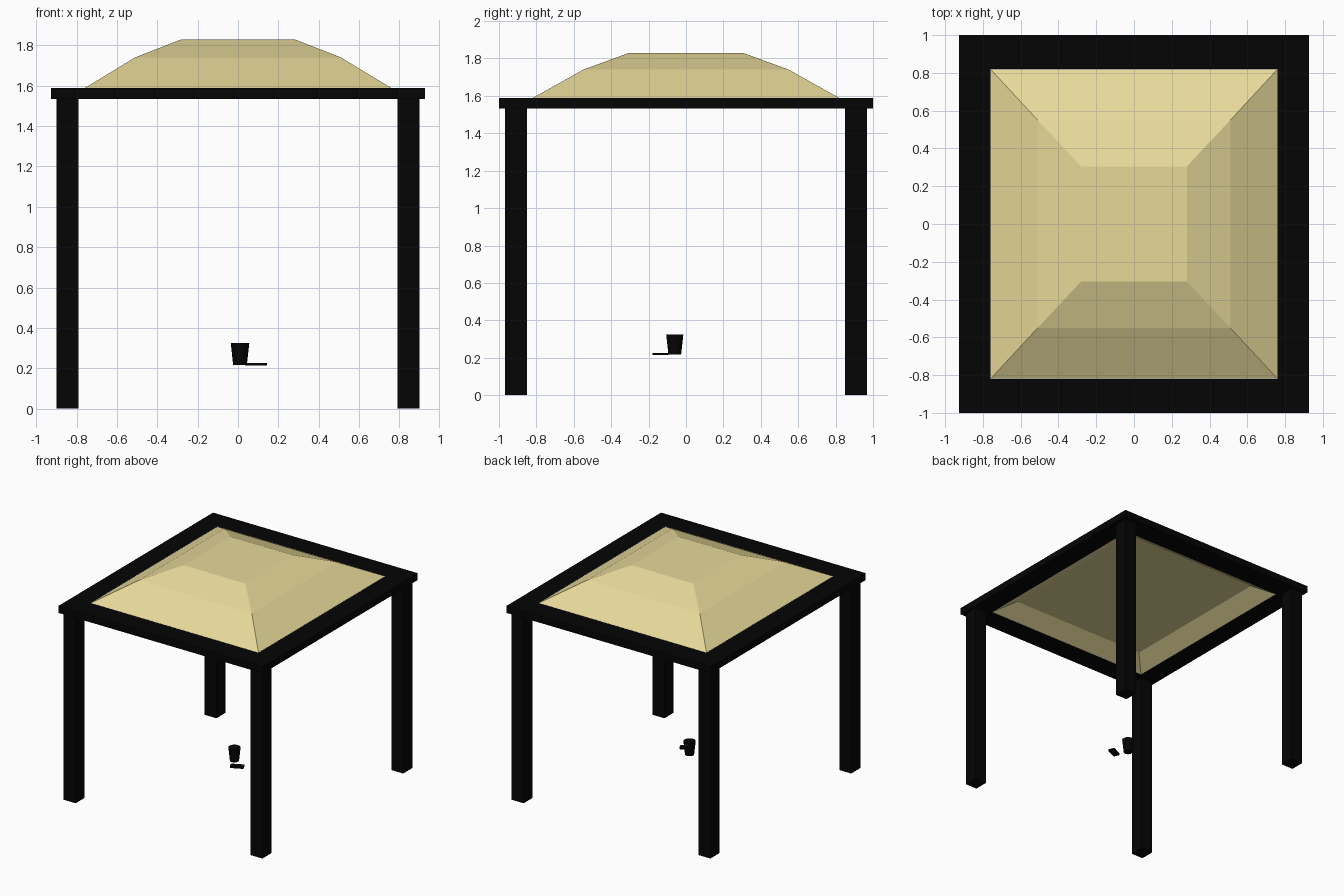
import bpy, bmesh, math
from mathutils import Matrix

if "Cube" in bpy.data.objects:
    bpy.data.objects.remove(bpy.data.objects["Cube"])


def material(name, rgb):
    m = bpy.data.materials.new(name)
    m.diffuse_color = (*rgb, 1)
    m.use_nodes = True
    m.node_tree.nodes["Principled BSDF"].inputs["Base Color"].default_value = m.diffuse_color
    return m


BLACK = material("black", (0.0015, 0.0015, 0.0015))
CANVAS = material("sand canvas", (0.80, 0.69, 0.32))


def finish(name, bm, mat):
    bmesh.ops.recalc_face_normals(bm, faces=bm.faces)
    mesh = bpy.data.meshes.new(name)
    bm.to_mesh(mesh)
    bm.free()
    mesh.materials.append(mat)
    ob = bpy.data.objects.new(name, mesh)
    bpy.context.collection.objects.link(ob)
    return ob


def rect_rings(bm, levels):
    """Rectangular rings of (half x, half y, z), bridged in order."""
    rings = [[bm.verts.new((sx * hx, sy * hy, z))
              for sx, sy in ((-1, -1), (1, -1), (1, 1), (-1, 1))]
             for hx, hy, z in levels]
    for a, b in zip(rings, rings[1:]):
        for i in range(4):
            j = (i + 1) % 4
            bm.faces.new((a[i], a[j], b[j], b[i]))
    return rings


# Four square posts
for sx, side in ((-1, "left"), (1, "right")):
    for sy, end in ((-1, "front"), (1, "back")):
        bm = bmesh.new()
        bmesh.ops.create_cube(bm, size=1, matrix=Matrix.Translation(
            (sx * 0.845, sy * 0.91, 0.768)) @ Matrix.Diagonal((0.108, 0.118, 1.536, 1)))
        finish(f"{end}_{side}_post", bm, BLACK)

# Flat rectangular frame with an open centre
bm = bmesh.new()
OUT, INN = (0.926, 1.0), (0.76, 0.82)
rect_rings(bm, [(*OUT, 1.533), (*OUT, 1.589), (*INN, 1.589), (*INN, 1.533), (*OUT, 1.533)])
bmesh.ops.remove_doubles(bm, verts=bm.verts, dist=1e-5)
finish("roof_frame", bm, BLACK)

# Two-pitch canopy with a flat top, a thin skirt and a raised flat ceiling
bm = bmesh.new()
rings = rect_rings(bm, [(0.62, 0.68, 1.62), (0.759, 0.819, 1.535), (0.759, 0.819, 1.589),
                        (0.51, 0.55, 1.74), (0.28, 0.305, 1.83)])
bm.faces.new(rings[-1])
bm.faces.new(rings[0])
finish("canopy", bm, CANVAS)

# Tapered cup
bm = bmesh.new()
bmesh.ops.create_cone(bm, cap_ends=True, segments=24, radius1=0.034, radius2=0.046,
                      depth=0.109, matrix=Matrix.Translation((0.01, -0.06, 0.271)))
cup = finish("cup", bm, BLACK)

# Thin slab with rounded corners, turned slightly
bm = bmesh.new()
L, W, R = 0.052, 0.028, 0.012
outline = []
for k, (sx, sy) in enumerate(((1, 1), (-1, 1), (-1, -1), (1, -1))):
    for s in range(5):
        a = math.radians(90 * k + 22.5 * s)
        outline.append(bm.verts.new((sx * (L - R) + R * math.cos(a),
                                     sy * (W - R) + R * math.sin(a), 0)))
face = bm.faces.new(outline)
ext = bmesh.ops.extrude_face_region(bm, geom=[face])
bmesh.ops.translate(bm, vec=(0, 0, 0.011),
                    verts=[v for v in ext["geom"] if isinstance(v, bmesh.types.BMVert)])
slab = finish("thin_slab", bm, BLACK)
slab.location = (0.089, -0.137, 0.215)
slab.rotation_euler.z = math.radians(25)

# Smooth the rounded parts
for ob in (cup, slab):
    bpy.ops.object.select_all(action='DESELECT')
    ob.select_set(True)
    bpy.context.view_layer.objects.active = ob
    bpy.ops.object.shade_smooth_by_angle(angle=math.radians(30))
